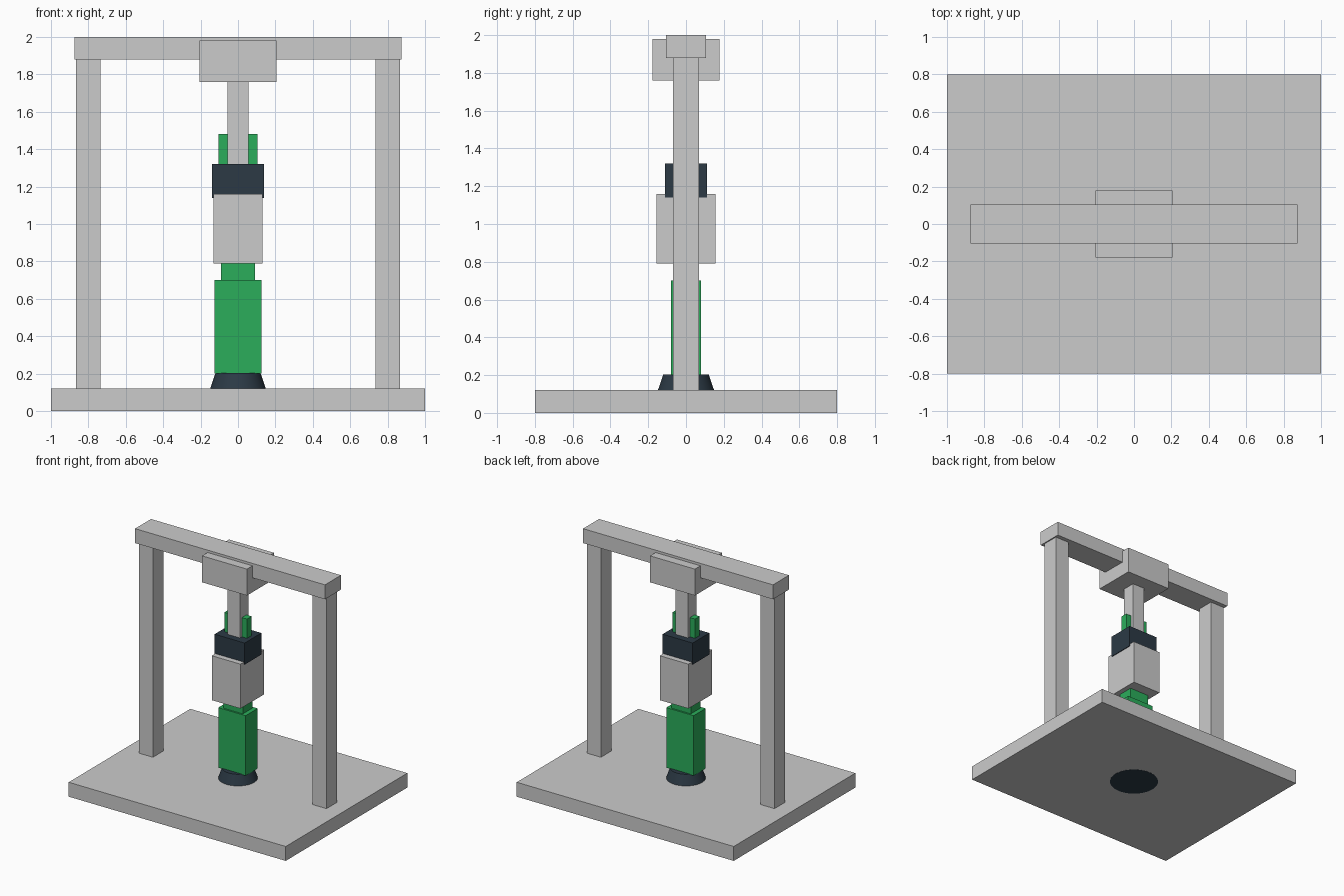
import bpy, math

if "Cube" in bpy.data.objects:
    bpy.data.objects.remove(bpy.data.objects["Cube"])


def material(name, rgb):
    m = bpy.data.materials.new(name)
    m.diffuse_color = (*rgb, 1)
    m.use_nodes = True
    m.node_tree.nodes["Principled BSDF"].inputs["Base Color"].default_value = m.diffuse_color
    return m


GREEN = material("green", (0.024, 0.42, 0.105))
DARK = material("dark_slate", (0.025, 0.042, 0.06))


def box(name, hx, hy, z0, z1, x=0, mat=None):
    """Box with half sizes hx, hy from z0 to z1, centred on y = 0."""
    bpy.ops.mesh.primitive_cube_add(size=2, location=(x, 0, (z0 + z1) / 2))
    o = bpy.context.object
    o.name = name
    o.scale = (hx, hy, (z1 - z0) / 2)
    bpy.ops.object.transform_apply(location=False, rotation=False, scale=True)
    if mat:
        o.data.materials.append(mat)
    return o


# Frame: base plate, two posts, crossbeam
box("base_plate", 1.0, 0.8, 0, 0.12)
for side, s in (("left", -1), ("right", 1)):
    box(side + "_post", 0.065, 0.07, 0.12, 1.88, x=0.8 * s)
box("crossbeam", 0.875, 0.105, 1.88, 2.0)

# Hanging head and ram
box("ram_head", 0.207, 0.178, 1.76, 1.98)
box("ram_shaft", 0.056, 0.056, 1.30, 1.78)

# Clamp: dark collar over grey body, with two green prongs above
box("collar", 0.138, 0.11, 1.14, 1.32, mat=DARK)
box("clamp_body", 0.132, 0.156, 0.79, 1.16)
for side, s in (("left", -1), ("right", 1)):
    box(side + "_prong", 0.025, 0.03, 1.30, 1.48, x=0.08 * s, mat=GREEN)

# Green specimen block with narrower neck
box("specimen_neck", 0.09, 0.065, 0.69, 0.80, mat=GREEN)
box("specimen_block", 0.126, 0.079, 0.2, 0.7, mat=GREEN)

# Tapered foot passing through the base plate
bpy.ops.mesh.primitive_cone_add(vertices=48, radius1=0.19, radius2=0.12,
                                depth=0.205, location=(0, 0, 0.1015))
foot = bpy.context.object
foot.name = "tapered_foot"
foot.data.materials.append(DARK)
bpy.ops.object.shade_smooth_by_angle(angle=math.radians(30))
